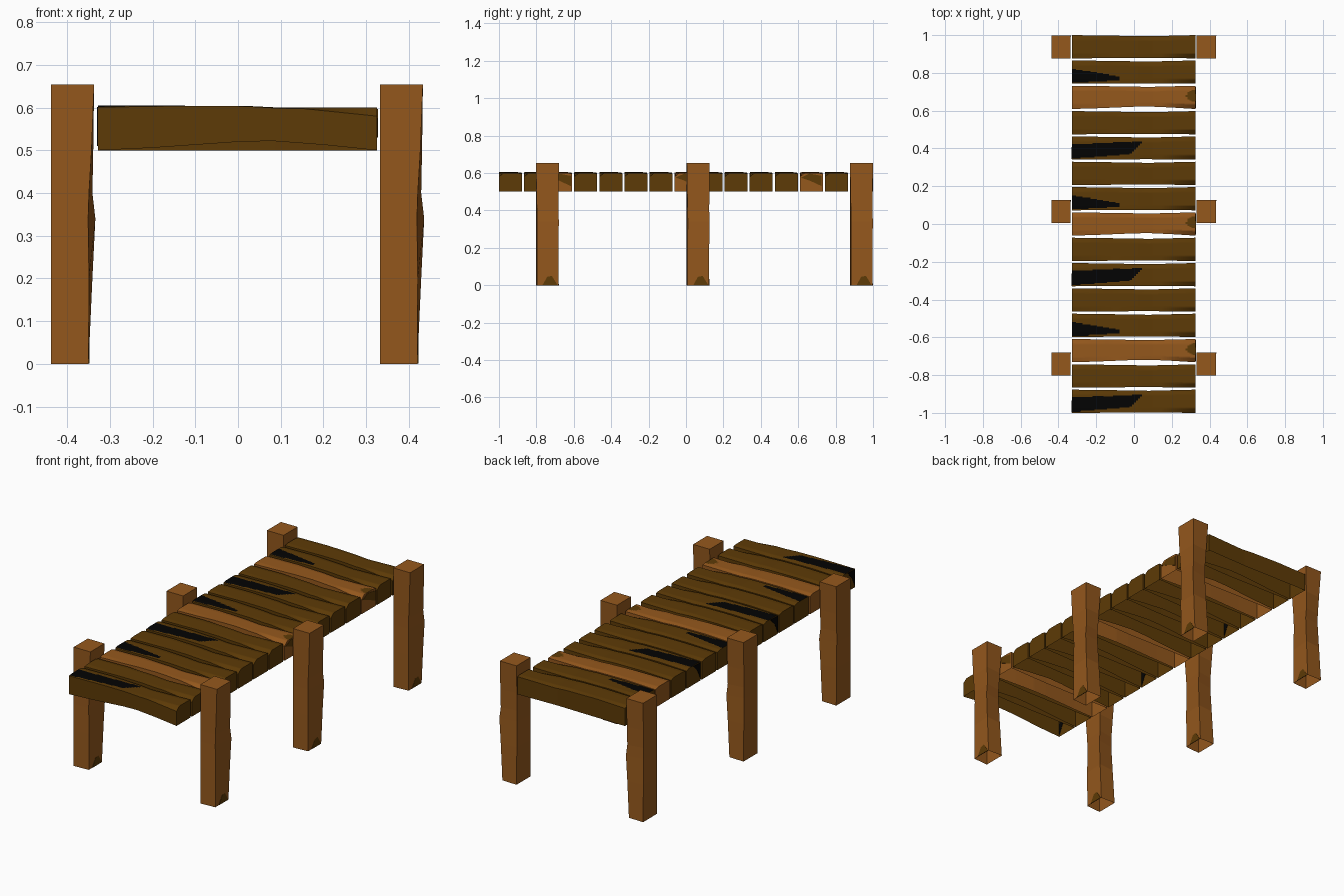
import bpy, bmesh

if "Cube" in bpy.data.objects:
    bpy.data.objects.remove(bpy.data.objects["Cube"])


def material(name, rgb):
    m = bpy.data.materials.new(name)
    m.diffuse_color = (*rgb, 1)
    m.use_nodes = True
    m.node_tree.nodes["Principled BSDF"].inputs["Base Color"].default_value = m.diffuse_color
    return m


LIGHT, DARK, BLACK = 0, 1, 2
MATS = [material("light_wood", (0.30, 0.098, 0.012)),
        material("dark_wood", (0.110, 0.043, 0.002)),
        material("charred_black", (0.001, 0.001, 0.001))]


def finish(bm, name):
    me = bpy.data.meshes.new(name)
    bm.to_mesh(me)
    bm.free()
    for m in MATS:
        me.materials.append(m)
    ob = bpy.data.objects.new(name, me)
    bpy.context.collection.objects.link(ob)
    return ob


def lerp(pts, t):
    """Piecewise linear profile lookup."""
    for (a, u), (b, v) in zip(pts, pts[1:]):
        if t <= b:
            return u + (v - u) * (t - a) / (b - a)
    return pts[-1][1]


def end_plate(name, x, yz, mat):
    """Thin painted patch on an end or side facing along x."""
    bm = bmesh.new()
    rows = [[bm.verts.new((x + dx, y, z)) for y, z in yz] for dx in (-0.002, 0.002)]
    n = len(yz)
    bm.faces.new(rows[0])
    bm.faces.new(rows[1])
    for i in range(n):
        j = (i + 1) % n
        bm.faces.new((rows[0][i], rows[0][j], rows[1][j], rows[1][i]))
    for f in bm.faces:
        f.material_index = mat
    bmesh.ops.recalc_face_normals(bm, faces=bm.faces)
    finish(bm, name)


# ---- planks: open underneath ----
X0, X1, HALF = -0.328, 0.326, 0.0615
ARCH = [(X0, 0), (-0.2, 0.006), (0.0, 0.02), (0.08, 0.022), (0.2, 0.013), (X1, 0)]
TOP = [(X0, 0.605), (0.02, 0.604), (0.1, 0.6), (X1, 0.6)]
FRONT_DROP = [(X0, 0.004), (-0.1, 0.0), (0.15, 0.002), (X1, 0.02)]
BACK_DROP = [(X0, 0.008), (-0.15, 0.003), (0.1, 0.007), (X1, 0.003)]
BACK_EDGE = [(X0, 0), (-0.1, 0.003), (0.08, 0.006), (0.2, 0.003), (X1, 0)]


def patch(kind, x, y):
    """Colour of the top surface at a point."""
    base = LIGHT if kind == "light" else DARK
    if kind == "long_char":
        t = (x - X0) / 0.36
        if -0.057 + 0.03 * t < y < 0.02 + 0.015 * t and x < 0.01 + y:
            return BLACK
    if kind == "short_char":
        t = (x - X0) / 0.25
        if t < 1 and -0.058 + 0.015 * t < y < 0.018 - 0.042 * t:
            return BLACK
    if kind == "light" and ((x - X1) / 0.05) ** 2 + ((y - 0.008) / 0.03) ** 2 < 1:
        return DARK
    return base


def plank(name, kind, yc):
    bm = bmesh.new()
    nx, ny = 60, 22
    rings = []
    for i in range(nx + 1):
        x = X0 + (X1 - X0) * i / nx
        a = lerp(ARCH, x)
        turned = kind == "light"            # light boards have the hollow at the front
        yf = -HALF + (0.6 * a if turned else 0.1 * a)
        yb = HALF - lerp(BACK_EDGE, x)
        ring = [(yf, 0.5 + (0 if turned else a))]
        for j in range(ny + 1):
            v = j / ny
            z = lerp(TOP, x) - lerp(FRONT_DROP, x) * max(0, 1 - v * 5) \
                - lerp(BACK_DROP, x) * max(0, v * 5 - 4)
            ring.append((yf + (yb - yf) * v, z))
        ring.append((yb, 0.5))
        rings.append([bm.verts.new((x, yc + y, z)) for y, z in ring])
    base = LIGHT if kind == "light" else DARK
    for r, s in zip(rings, rings[1:]):
        for j in range(ny + 2):
            f = bm.faces.new((r[j], s[j], s[j + 1], r[j + 1]))
            c = f.calc_center_median()
            f.material_index = patch(kind, c.x, c.y - yc) if 1 <= j <= ny else base
    bm.faces.new(rings[0]).material_index = base
    bm.faces.new(rings[-1][::-1]).material_index = base
    finish(bm, name)


KINDS = ["long_char", "plain", "light", "short_char", "plain"]
for i in range(15):
    yc = -0.9385 + i * 1.877 / 14
    kind = KINDS[i % 5]
    plank(f"plank_{i + 1}", kind, yc)
    # stains on plank ends
    if kind == "light":
        end_plate(f"plank_stain_{i + 1}", X1, [(yc - 0.055, 0.575), (yc - 0.01, 0.56),
                  (yc + 0.055, 0.53), (yc + 0.055, 0.585), (yc - 0.01, 0.597)], DARK)
    elif kind == "long_char":
        end_plate(f"plank_char_{i + 1}", X0, [(yc - 0.059, 0.51), (yc - 0.035, 0.56),
                  (yc + 0.005, 0.602), (yc - 0.058, 0.599)], BLACK)


# ---- posts: open at the foot ----
# height, then inward pull at corners (+x,-y), (+x,+y), (-x,+y)
POST = [(0.0, 0.013, 0.006, 0.0), (0.2, 0.012, 0.004, 0.01), (0.34, 0.014, -0.003, 0.017),
        (0.4, 0.012, 0.004, 0.016), (0.5, 0.006, 0.002, 0.01), (0.654, 0.0, 0.0, 0.0)]


def post(name, x, y):
    w, d = 0.101, 0.122
    bm = bmesh.new()
    rings = []
    for z, a, b, c in POST:
        pts = [(0, 0), (w - a, a * 0.4), (w - (0.013 if z == 0 else b), d - max(b, 0) * 0.5),
               (c * 0.5, d - c)]
        rings.append([bm.verts.new((x + px, y + py, z)) for px, py in pts])
    for r, s in zip(rings, rings[1:]):
        for j in range(4):
            k = (j + 1) % 4
            bm.faces.new((r[j], r[k], s[k], s[j]))
    bm.faces.new(rings[-1])
    finish(bm, name)
    # dark stain at the foot
    end_plate(name + "_stain", x + w - 0.0125, [(y + 0.035, 0.001), (y + 0.06, 0.045),
              (y + 0.085, 0.05), (y + 0.115, 0.001)], DARK)


for label, y in (("front", -0.802), ("middle", 0.004), ("back", 0.877)):
    for side, x in (("left", -0.438), ("right", 0.332)):
        post(f"{label}_{side}_post", x, y)
